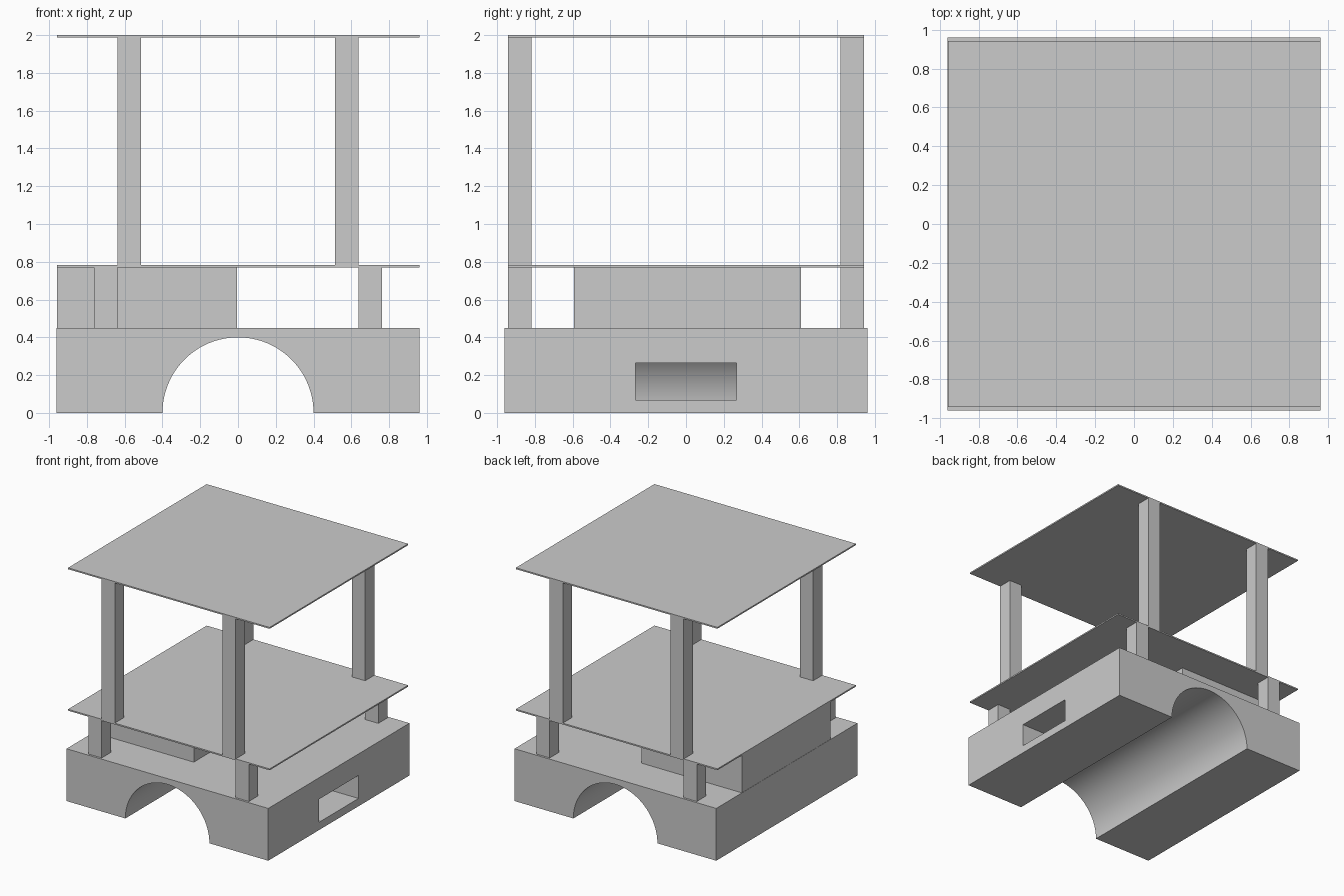
import bpy
import bmesh
import math

cube = bpy.data.objects.get("Cube")
if cube:
    bpy.data.objects.remove(cube, do_unlink=True)

# One plain grey for the whole model
grey = bpy.data.materials.new("plain grey")
grey.use_nodes = True
GREY = (0.6, 0.6, 0.6, 1.0)
grey.diffuse_color = GREY
grey.node_tree.nodes["Principled BSDF"].inputs["Base Color"].default_value = GREY


def add_object(name, bm):
    mesh = bpy.data.meshes.new(name)
    bmesh.ops.recalc_face_normals(bm, faces=bm.faces)
    bm.to_mesh(mesh)
    bm.free()
    mesh.materials.append(grey)
    obj = bpy.data.objects.new(name, mesh)
    bpy.context.collection.objects.link(obj)
    return obj


def box(name, x, y, z):
    """Box from (min, max) ranges."""
    bm = bmesh.new()
    bmesh.ops.create_cube(bm, size=1)
    for v in bm.verts:
        v.co = [r[0] if c < 0 else r[1] for c, r in zip(v.co, (x, y, z))]
    return add_object(name, bm)


HALF = 0.96          # half width of the base
BASE_TOP = 0.45
DECK = (0.771, 0.783)
ROOF = (1.988, 2.0)
EDGE = 0.942         # half depth of the deck and roof
POST = 0.125

# Base block: arch profile swept from front to back
profile = [(-HALF, 0), (-HALF, BASE_TOP), (HALF, BASE_TOP), (HALF, 0)]
STEPS = 48
for i in range(STEPS + 1):
    a = math.pi * i / STEPS
    profile.append((0.4 * math.cos(a), 0.4 * math.sin(a)))
bm = bmesh.new()
face = bm.faces.new([bm.verts.new((x, -HALF, z)) for x, z in profile])
sweep = bmesh.ops.extrude_face_region(bm, geom=[face])
for v in sweep["geom"]:
    if isinstance(v, bmesh.types.BMVert):
        v.co.y = HALF
base = add_object("arched_base", bm)

# Side slot opening into the arch
slot = box("slot_cutter", (0.2, 1.1), (-0.267, 0.267), (0.067, 0.265))
slot.hide_render = True
slot.hide_viewport = True
cut = base.modifiers.new("slot", "BOOLEAN")
cut.operation = "DIFFERENCE"
cut.solver = "EXACT"
cut.object = slot

# Smooth arch with sharp corners
bpy.ops.object.select_all(action="DESELECT")
base.select_set(True)
bpy.context.view_layer.objects.active = base
bpy.ops.object.shade_smooth_by_angle(angle=math.radians(30))

# Storage block on one side, under the deck
box("side_block", (-0.958, -0.005), (-0.594, 0.61), (BASE_TOP, DECK[0]))

# Deck and roof plates
for name, z in (("deck", DECK), ("roof", ROOF)):
    box(name, (-0.958, HALF), (-EDGE, EDGE), z)

# Short posts below the deck, tall posts below the roof
for level, inner, z in (("lower", 0.638, (BASE_TOP, DECK[0])),
                        ("upper", 0.513, (DECK[1], ROOF[0]))):
    for side, sx in (("left", 1), ("right", -1)):
        for end, sy in (("front", -1), ("back", 1)):
            xs = sorted((sx * inner, sx * (inner + POST)))
            ys = sorted((sy * (EDGE - POST), sy * EDGE))
            box(f"{level}_post_{end}_{side}", xs, ys, z)
